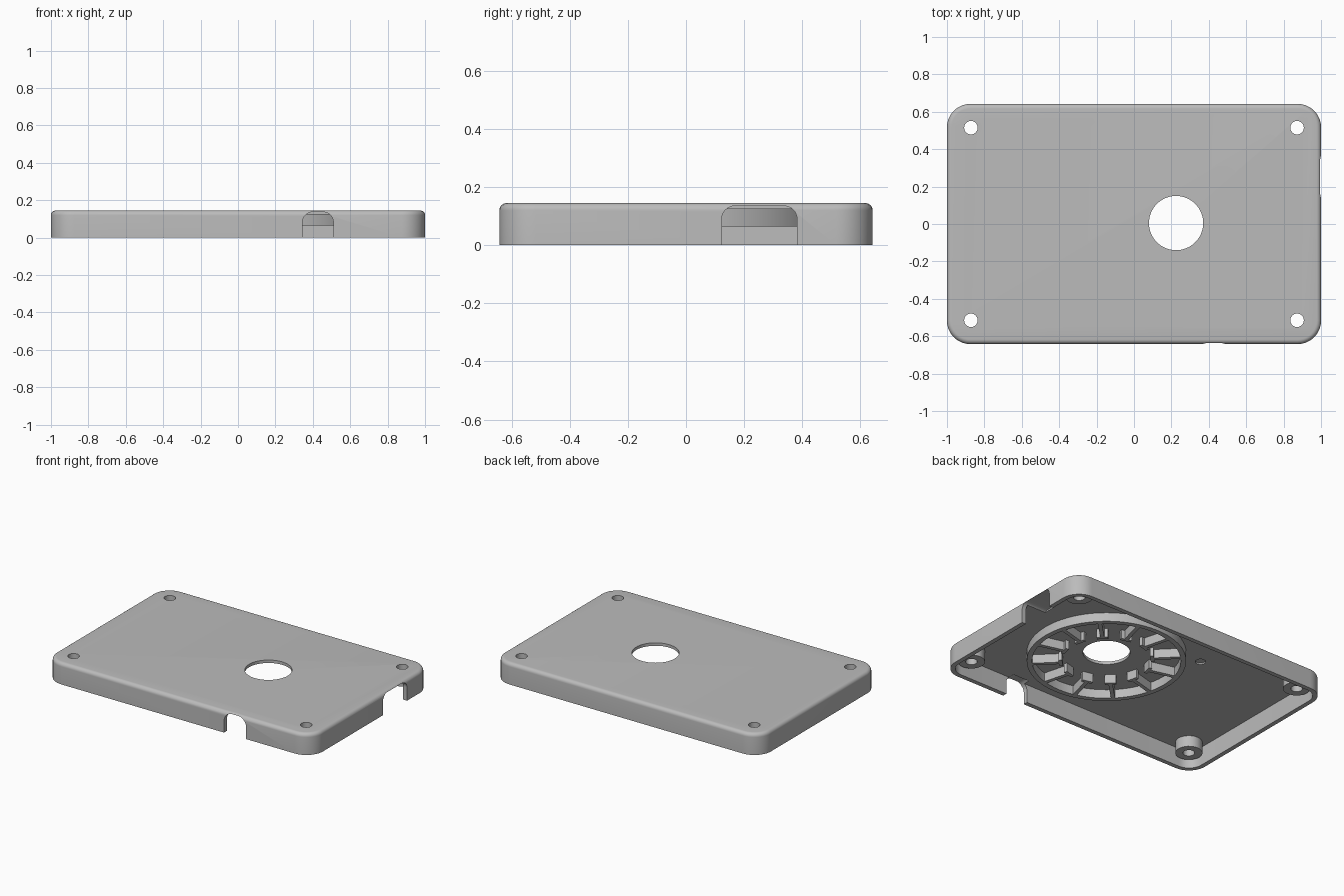
import bpy, bmesh, math
from mathutils import Matrix

if "Cube" in bpy.data.objects:
    bpy.data.objects.remove(bpy.data.objects["Cube"])

grey = bpy.data.materials.new("mid_grey")
grey.diffuse_color = (0.5, 0.5, 0.5, 1)
grey.use_nodes = True
grey.node_tree.nodes["Principled BSDF"].inputs["Base Color"].default_value = grey.diffuse_color
HUB = (0.225, 0.005)


def finish(bm, name):
    bmesh.ops.recalc_face_normals(bm, faces=bm.faces)
    me = bpy.data.meshes.new(name)
    bm.to_mesh(me)
    bm.free()
    ob = bpy.data.objects.new(name, me)
    bpy.context.collection.objects.link(ob)
    me.materials.append(grey)
    return ob


def select(ob):
    bpy.ops.object.select_all(action='DESELECT')
    ob.select_set(True)
    bpy.context.view_layer.objects.active = ob


def smooth(ob):
    select(ob)
    bpy.ops.object.shade_smooth_by_angle(angle=math.radians(35))


def loft(bm, loops, closed=False):
    rings = [[bm.verts.new(p) for p in lp] for lp in loops]
    n = len(rings[0])
    pairs = list(zip(rings, rings[1:])) + ([(rings[-1], rings[0])] if closed else [])
    for a, b in pairs:
        for i in range(n):
            j = (i + 1) % n
            bm.faces.new((a[i], a[j], b[j], b[i]))
    if not closed:
        bm.faces.new(rings[0])
        bm.faces.new(rings[-1])


def rounded_rect(inset, z, hx=1.0, hy=0.642, r=0.125, n=10):
    pts = []
    for k, (sx, sy) in enumerate([(1, 1), (-1, 1), (-1, -1), (1, -1)]):
        for i in range(n + 1):
            a = math.pi / 2 * (k + i / n)
            pts.append((sx * (hx - r) + (r - inset) * math.cos(a),
                        sy * (hy - r) + (r - inset) * math.sin(a), z))
    return pts


def circle(c, r, z, n):
    return [(c[0] + r * math.cos(2 * math.pi * i / n),
             c[1] + r * math.sin(2 * math.pi * i / n), z) for i in range(n)]


def tube(name, c, r0, r1, z0, z1, n):
    bm = bmesh.new()
    loft(bm, [circle(c, r, z, n) for r, z in ((r0, z0), (r1, z0), (r1, z1), (r0, z1))], True)
    return finish(bm, name)


def disc(name, c, r, z0, z1, n=32):
    bm = bmesh.new()
    loft(bm, [circle(c, r, z0, n), circle(c, r, z1, n)])
    return finish(bm, name)


def arch(name, a, b, top, r, d0, d1, to_world):
    # doorway outline from a to b, rounded at the top corners
    pts = [(a, -0.1), (b, -0.1)]
    for cx, start in ((b - r, 0), (a + r, math.pi / 2)):
        for i in range(9):
            t = start + math.pi / 2 * i / 8
            pts.append((cx + r * math.cos(t), top - r + r * math.sin(t)))
    bm = bmesh.new()
    loft(bm, [[to_world(u, d, z) for u, z in pts] for d in (d0, d1)])
    return finish(bm, name)


# Open-bottomed cover shell with a rounded top edge
f = 0.025
profile = [(0.03, 0.125), (0.03, 0), (0, 0)]
for i in range(7):
    t = math.pi / 2 * i / 6
    profile.append((f - f * math.cos(t), 0.145 - f + f * math.sin(t)))
bm = bmesh.new()
loft(bm, [rounded_rect(i, z) for i, z in profile])
cover = finish(bm, "cover_shell")

# Openings: centre hole, screw holes, wall notches, small blind recess
corners = [(sx * 0.872, sy * 0.515) for sx in (-1, 1) for sy in (-1, 1)]
cutters = [disc("centre_cut", HUB, 0.145, 0.05, 0.2, 64),
           disc("recess_cut", (-0.29, 0.29), 0.032, 0.05, 0.135),
           arch("front_notch_cut", 0.345, 0.51, 0.137, 0.055, -0.7, -0.57,
                lambda u, d, z: (u, d, z)),
           arch("right_notch_cut", 0.123, 0.382, 0.135, 0.045, 0.83, 1.1,
                lambda u, d, z: (d, u, z))]
cutters += [disc("screw_cut", c, 0.036, 0.05, 0.2) for c in corners]
for cut in cutters:
    cut.hide_render = True
    select(cover)
    m = cover.modifiers.new("cut", 'BOOLEAN')
    m.operation = 'DIFFERENCE'
    m.solver = 'EXACT'
    m.object = cut
    bpy.ops.object.modifier_apply(modifier=m.name)
    bpy.data.objects.remove(cut, do_unlink=True)
smooth(cover)

# Screw bosses under the corners
for c in corners:
    smooth(tube("screw_boss", c, 0.036, 0.083, 0.05, 0.127, 32))

# Round wall under the plate
smooth(tube("ring_wall", HUB, 0.457, 0.49, 0.065, 0.127, 72))

# Radial vanes inside the ring, each with a short foot at its inner end
bm = bmesh.new()


def box(size, loc, ang):
    mat = (Matrix.Translation((HUB[0], HUB[1], 0)) @ Matrix.Rotation(ang, 4, 'Z')
           @ Matrix.Translation(loc) @ Matrix.Diagonal((*size, 1)))
    bmesh.ops.create_cube(bm, size=1, matrix=mat)


for i in range(12):
    a = 2 * math.pi * (i + 0.5) / 12
    box((0.185, 0.025, 0.062), (0.372, 0, 0.096), a)
    box((0.022, 0.07, 0.062), (0.282, 0, 0.096), a)
finish(bm, "radial_vanes")
